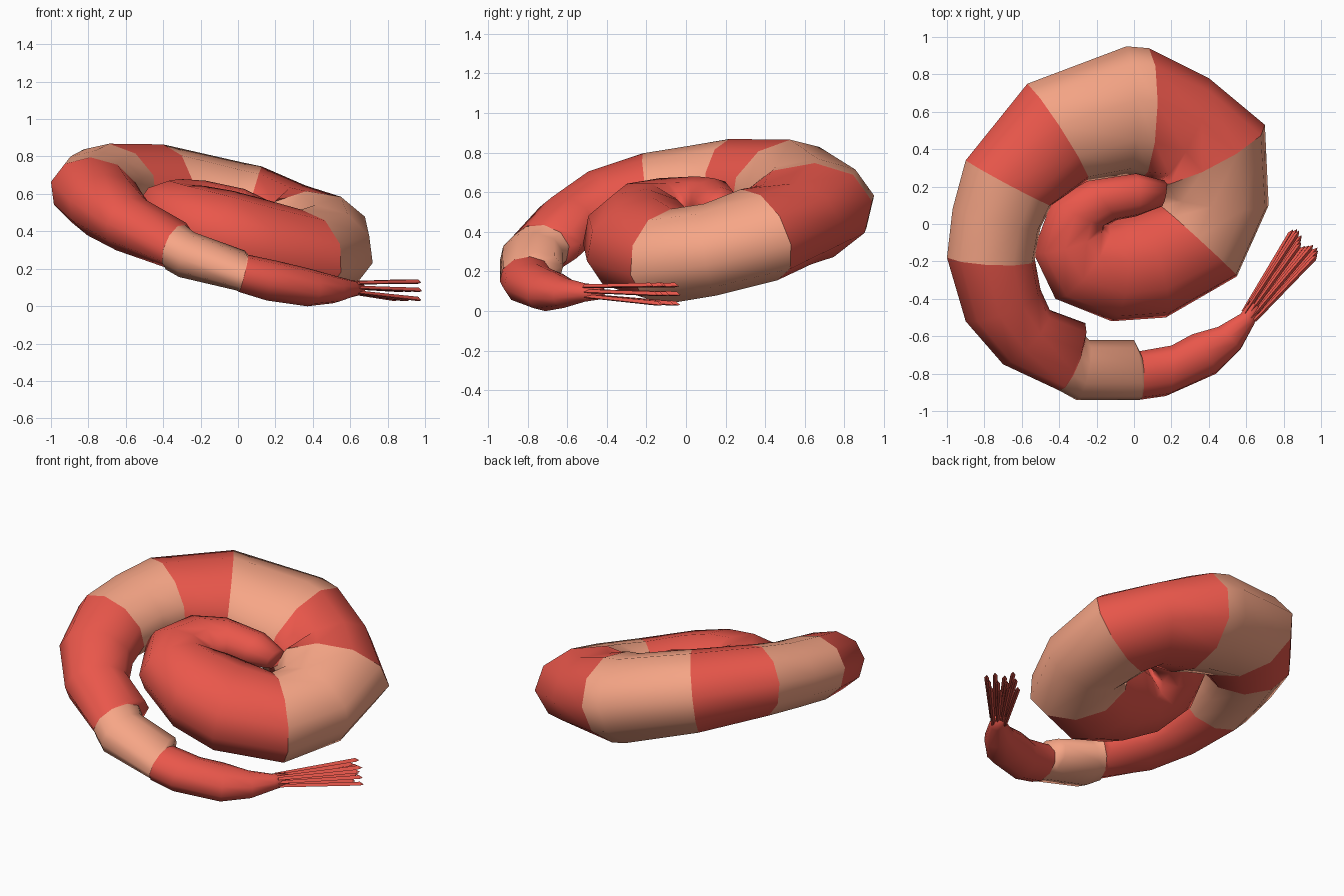
import bpy, bmesh, math
from mathutils import Vector

if "Cube" in bpy.data.objects:
    bpy.data.objects.remove(bpy.data.objects["Cube"])

N = Vector((0.27, -0.20, 1)).normalized()   # axis of the tilted coil
SIDES = 10

def material(name, rgb):
    m = bpy.data.materials.new(name)
    m.diffuse_color = (*rgb, 1)
    m.use_nodes = True
    m.node_tree.nodes["Principled BSDF"].inputs["Base Color"].default_value = m.diffuse_color
    return m

RED = material("red", (0.82, 0.095, 0.07))
PEACH = material("peach", (0.93, 0.38, 0.24))

def add_object(name, bm, mat, smooth=True):
    bmesh.ops.recalc_face_normals(bm, faces=bm.faces[:])
    me = bpy.data.meshes.new(name)
    bm.to_mesh(me)
    bm.free()
    me.materials.append(mat)
    for p in me.polygons:
        p.use_smooth = smooth
    ob = bpy.data.objects.new(name, me)
    bpy.context.collection.objects.link(ob)
    return ob

def ring(bm, row):
    # row: outer x, y, inner x, y, centre height, flatness
    ox, oy, ix, iy, z, flat = row
    c = Vector(((ox + ix) / 2, (oy + iy) / 2, z))
    u = Vector(((ox - ix) / 2, (oy - iy) / 2, 0))
    v = N * u.length * flat
    u.z = -(N.x * u.x + N.y * u.y) / N.z
    return [bm.verts.new(c + u * math.cos(a) + v * math.sin(a))
            for a in (2 * math.pi * i / SIDES for i in range(SIDES))]

def segment(name, rows, mat, caps=(False, False)):
    bm = bmesh.new()
    rings = [ring(bm, r) for r in rows]
    for a, b in zip(rings, rings[1:]):
        for i in range(SIDES):
            j = (i + 1) % SIDES
            bm.faces.new((a[i], a[j], b[j], b[i]))
    for cap, r in zip(caps, (rings[0], rings[-1])):
        if cap:
            bm.faces.new(r)
    return add_object(name, bm, mat)

# boundaries between shell segments, from the tail to the coiled-in end
A0 = (0.03, -0.94, 0.03, -0.68, 0.175, 0.78)
A = (0.03, -0.94, 0.00, -0.62, 0.19, 0.66)
B0 = (-0.40, -0.89, -0.27, -0.59, 0.315, 0.78)
B = (-0.40, -0.89, -0.26, -0.53, 0.325, 0.66)
C = (-1.00, -0.18, -0.53, -0.19, 0.60, 0.83)
D = (-0.90, 0.34, -0.44, 0.10, 0.65, 0.82)
E = (-0.57, 0.75, -0.25, 0.23, 0.615, 0.80)
F = (0.08, 0.94, 0.03, 0.24, 0.49, 0.75)
G = (0.70, 0.53, 0.10, 0.21, 0.385, 0.70)
H = (0.55, -0.28, 0.14, 0.10, 0.275, 0.84)
segments = [
    ("tail_base", RED, [(0.68, -0.45, 0.62, -0.41, 0.095, 1.0), (0.64, -0.54, 0.57, -0.48, 0.093, 1.0),
                        (0.57, -0.67, 0.45, -0.55, 0.09, 0.86), (0.44, -0.80, 0.31, -0.59, 0.10, 0.80),
                        (0.17, -0.92, 0.20, -0.65, 0.135, 0.80), A0]),
    ("shell_1", PEACH, [A0, A, (-0.31, -0.94, -0.24, -0.62, 0.275, 0.76), B0]),
    ("shell_2", RED, [B0, B, (-0.70, -0.75, -0.45, -0.46, 0.435, 0.80),
                      (-0.90, -0.52, -0.50, -0.35, 0.53, 0.83), C]),
    ("shell_3", PEACH, [C, (-0.97, 0.08, -0.50, -0.02, 0.63, 0.83), D]),
    ("shell_4", RED, [D, E]),
    ("shell_5", PEACH, [E, (-0.04, 0.95, -0.05, 0.26, 0.515, 0.75), F]),
    ("shell_6", RED, [F, (0.40, 0.78, 0.13, 0.24, 0.435, 0.75), G]),
    ("shell_7", PEACH, [G, (0.72, 0.10, 0.17, 0.15, 0.31, 0.83), H]),
    ("inner_coil", RED, [H, (0.17, -0.50, 0.02, 0.07, 0.33, 0.83), (-0.12, -0.52, -0.06, 0.04, 0.39, 0.83),
                         (-0.42, -0.40, -0.13, 0.00, 0.46, 0.82), (-0.54, -0.15, -0.16, -0.02, 0.51, 0.82),
                         (-0.44, 0.12, -0.16, -0.01, 0.55, 0.82), (-0.25, 0.23, -0.10, 0.02, 0.56, 0.84),
                         (0.01, 0.27, 0.01, 0.04, 0.53, 0.86), (0.17, 0.23, 0.14, 0.09, 0.50, 0.86)]),
]
for name, mat, rows in segments:
    segment(name, rows, mat, (name == "tail_base", name == "inner_coil"))

# tail fan: thin creased blades spreading from the tail base
def blade(name, start, tip, width, lift):
    d = (tip - start).normalized()
    side = d.cross(Vector((0, 0, 1))).normalized()
    up = side.cross(d) * lift
    bm = bmesh.new()
    rows = []
    for t, w in ((0, 0.8), (0.55, 0.9), (0.95, 1.0)):
        p = start.lerp(tip, t)
        rows.append([bm.verts.new(p + v) for v in
                     (side * width * w, up * w, -side * width * w, -up * w * 0.3)])
    for a, b in zip(rows, rows[1:]):
        for i in range(4):
            j = (i + 1) % 4
            bm.faces.new((a[i], a[j], b[j], b[i]))
    bm.faces.new(rows[0])
    end = bm.verts.new(tip)
    for i in range(4):
        bm.faces.new((rows[-1][i], rows[-1][(i + 1) % 4], end))
    add_object(name, bm, RED, False)

for level, z_tip in enumerate((0.03, 0.08, 0.125)):
    for k in range(4):
        s = (k + 0.25 * level) / 3.5
        start = Vector((0.585 + 0.06 * s, -0.47 - 0.045 * s, 0.07 + 0.025 * level))
        reach = 0.03 * math.sin(2.6 * k + level)
        tip = Vector((0.85 + 0.135 * s + reach * 0.5, -0.03 - 0.13 * s + reach * 0.5, z_tip))
        blade(f"tail_blade_{level}_{k}", start, tip, 0.014, 0.018)
